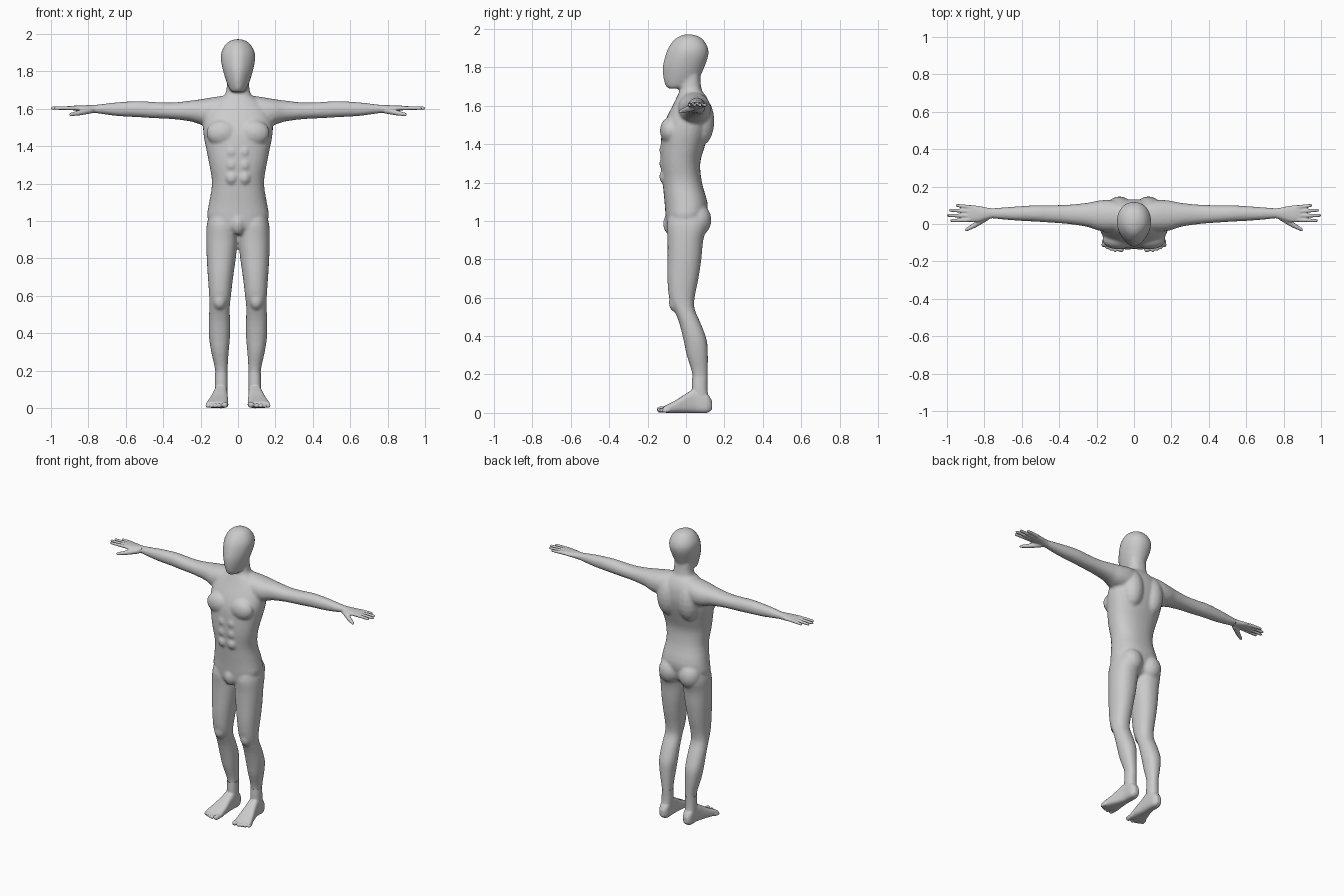
import bpy, bmesh, math
from mathutils import Vector, Matrix

if "Cube" in bpy.data.objects:
    bpy.data.objects.remove(bpy.data.objects["Cube"])

AXES = {'z': (2, 0, 1), 'x': (0, 1, 2), 'y': (1, 0, 2)}  # along, a, b


def spline(rows, sub=3):
    pts = [Vector(r) for r in rows]
    out = []
    for i in range(len(pts) - 1):
        p0, p1, p2, p3 = (pts[max(i - 1, 0)], pts[i], pts[i + 1], pts[min(i + 2, len(pts) - 1)])
        for k in range(sub):
            t = k / sub
            out.append(0.5 * (2 * p1 + (p2 - p0) * t + (2 * p0 - 5 * p1 + 4 * p2 - p3) * t * t
                              + (3 * p1 - p0 - 3 * p2 + p3) * t ** 3))
    return out + [pts[-1]]


def loft(bm, axis, rows, side=1, power=2.2, egg=0.0, n=32):
    """Rows are (position, a min, a max, b min, b max) of rounded cross-sections."""
    ia, ja, ka = AXES[axis]
    rings = []
    for t, a0, a1, b0, b1 in spline(rows):
        ring = []
        for i in range(n):
            c, s = math.cos(math.tau * i / n), math.sin(math.tau * i / n)
            ca = math.copysign(abs(c) ** (2 / power), c)
            sb = math.copysign(abs(s) ** (2 / power), s)
            ca *= 1 - egg * max(0, -sb) ** 2
            co = [0, 0, 0]
            co[ia] = t
            co[ja] = (a0 + a1) / 2 + ca * (a1 - a0) / 2
            co[ka] = (b0 + b1) / 2 + sb * (b1 - b0) / 2
            co[0] *= side
            ring.append(bm.verts.new(co))
        rings.append(ring)
    for r, q in zip(rings, rings[1:]):
        for i in range(n):
            bm.faces.new((r[i], r[(i + 1) % n], q[(i + 1) % n], q[i]))
    bm.faces.new(rings[0])
    bm.faces.new(rings[-1])


def centred(rows):
    return [(z, -w, w, f, b) for z, w, f, b in rows]


def blob(bm, co, radii, side=1):
    m = Matrix.Translation((co[0] * side, co[1], co[2])) @ Matrix.Diagonal((*radii, 1))
    bmesh.ops.create_uvsphere(bm, u_segments=16, v_segments=10, radius=1, matrix=m)


def digit(bm, p, q, r0, r1, side):
    """Tapered capsule."""
    blob(bm, p, [r0] * 3, side)
    blob(bm, q, [r1] * 3, side)
    p, q = Vector((p[0] * side, *p[1:])), Vector((q[0] * side, *q[1:]))
    turn = (q - p).to_track_quat('Z', 'Y').to_matrix().to_4x4()
    bmesh.ops.create_cone(bm, cap_ends=True, segments=16, radius1=r0, radius2=r1, depth=(q - p).length,
                          matrix=Matrix.Translation((p + q) / 2) @ turn)


def fuse(bm, voxel, smooth):
    """Merge overlapping volumes into one smooth skin and return its mesh."""
    bmesh.ops.recalc_face_normals(bm, faces=bm.faces)
    me = bpy.data.meshes.new("skin")
    bm.to_mesh(me)
    bm.free()
    ob = bpy.data.objects.new("skin", me)
    bpy.context.collection.objects.link(ob)
    mod = ob.modifiers.new("Remesh", 'REMESH')
    mod.mode = 'VOXEL'
    mod.voxel_size = voxel
    mod = ob.modifiers.new("Smooth", 'SMOOTH')
    mod.factor = 0.5
    mod.iterations = smooth
    deps = bpy.context.evaluated_depsgraph_get()
    res = bpy.data.meshes.new_from_object(ob.evaluated_get(deps))
    bpy.data.objects.remove(ob)
    return res


def cut(skin, *planes, name=None):
    """Keep the piece of skin behind each plane; with a name it becomes an object."""
    bm = bmesh.new()
    bm.from_mesh(skin)
    for co, no in planes:
        bmesh.ops.bisect_plane(bm, geom=bm.verts[:] + bm.edges[:] + bm.faces[:],
                               plane_co=co, plane_no=no, clear_outer=True)
    for f in bm.faces:
        f.smooth = True
    me = bpy.data.meshes.new(name or "piece")
    bm.to_mesh(me)
    bm.free()
    if name:
        bpy.context.collection.objects.link(bpy.data.objects.new(name, me))
    return me


body, ends = bmesh.new(), bmesh.new()
# head
loft(body, 'z', centred([
    (1.69, .028, -.092, -.03), (1.702, .043, -.105, .02), (1.74, .06, -.117, .066),
    (1.80, .079, -.121, .095), (1.86, .091, -.108, .116), (1.905, .088, -.09, .113),
    (1.945, .066, -.06, .088), (1.964, .04, -.03, .06), (1.972, .012, 0, .025)]), egg=.3)
# trunk from crotch to neck
loft(body, 'z', centred([
    (.93, .05, -.07, .04), (.96, .12, -.10, .085), (1.02, .163, -.106, .105),
    (1.09, .156, -.111, .113), (1.2, .139, -.122, .083), (1.3, .153, -.132, .074),
    (1.38, .169, -.132, .095), (1.46, .184, -.126, .12), (1.53, .186, -.105, .132),
    (1.60, .165, -.07, .126), (1.65, .11, -.046, .105), (1.685, .065, -.032, .081),
    (1.78, .06, -.02, .072)]), power=2.3)
blob(body, (0, -.075, .985), (.04, .045, .06))

for s in (1, -1):
    # muscles
    blob(body, (.085, -.083, 1.47), (.085, .053, .07), s)
    blob(body, (.078, .075, 1.52), (.075, .073, .13), s)
    for z in (1.37, 1.30, 1.23):
        blob(body, (.034, -.117, z), (.03, .022, .034), s)
    blob(body, (.075, .06, 1.005), (.075, .073, .085), s)
    blob(body, (.098, -.055, .575), (.036, .035, .05), s)
    # shoulder and arm
    loft(body, 'x', [
        (.05, -.03, .11, 1.53, 1.672), (.12, -.042, .128, 1.505, 1.664), (.19, -.035, .125, 1.513, 1.652),
        (.25, -.015, .113, 1.532, 1.644), (.35, 0, .103, 1.545, 1.633), (.45, .008, .1, 1.55, 1.636),
        (.53, .013, .1, 1.555, 1.641), (.65, .02, .092, 1.562, 1.634), (.76, .03, .084, 1.577, 1.621),
        (.79, .03, .084, 1.578, 1.62)], s)
    # leg
    loft(body, 'z', [
        (1.04, .02, .15, -.085, .1), (.98, .004, .167, -.1, .112), (.9, .002, .17, -.096, .09),
        (.8, .012, .167, -.096, .08), (.7, .026, .161, -.097, .065), (.6, .038, .154, -.088, .045),
        (.54, .044, .153, -.064, .045), (.47, .043, .156, -.036, .075), (.38, .043, .155, -.013, .108),
        (.3, .05, .143, .004, .114), (.2, .056, .122, .033, .113), (.12, .055, .124, .03, .112)], s)
    # foot with ankle and toes
    loft(ends, 'z', [(.22, .055, .126, .028, .113), (.2, .056, .122, .033, .113),
                     (.12, .055, .124, .03, .112), (.03, .058, .122, .035, .125)], s)
    loft(ends, 'y', [
        (.136, .075, .105, .02, .06), (.11, .058, .122, 0, .1), (.05, .055, .126, 0, .125),
        (0, .055, .138, 0, .1), (-.05, .052, .155, 0, .068), (-.1, .054, .17, 0, .042),
        (-.118, .06, .168, .004, .033)], s, power=3)
    for x, y, r in ((.07, -.136, .016), (.1, -.138, .012), (.122, -.132, .012),
                    (.143, -.124, .011), (.163, -.113, .011)):
        digit(ends, (x - .003, -.09, r + .003), (x, y, r + .001), r, r, s)
    # hand: palm, four fingers and thumb
    loft(ends, 'x', [
        (.74, .03, .085, 1.576, 1.622), (.76, .03, .084, 1.577, 1.621), (.79, .023, .088, 1.58, 1.62),
        (.83, .012, .097, 1.585, 1.618), (.87, .01, .1, 1.59, 1.617), (.89, .015, .096, 1.594, 1.614)], s)
    for p, q in (((.865, .089), (.945, .099)), ((.875, .067), (.982, .074)),
                 ((.88, .044), (.992, .046)), ((.875, .022), (.975, .018))):
        digit(ends, (*p, 1.604), (*q, 1.603), .0115, .0085, s)
    digit(ends, (.79, .035, 1.592), (.85, -.005, 1.578), .018, .014, s)
    digit(ends, (.85, -.005, 1.578), (.895, -.03, 1.569), .014, .009, s)
skin = fuse(body, .009, 3)
end_skin = fuse(ends, .0045, 3)

# split along the seams
neck, tilt = Vector((0, -.03, 1.685)), Vector((0, -.41, .91))
waist, ankle, up = (0, 0, 1.09), (0, 0, .19), Vector((0, 0, 1))
right, left = Vector((-1, 0, 0)), Vector((1, 0, 0))
upper = cut(skin, (waist, -up))
cut(skin, (waist, up), (ankle, -up), name="legs")
cut(upper, (neck, -tilt), name="head")
cut(upper, (left * .19, left), (right * .19, right), (neck, tilt), name="torso")
for out, label in ((left, "left"), (right, "right")):
    cut(upper, (out * .19, -out), (out * .76, out), name="arm_" + label)
    half = cut(end_skin, ((0, 0, 0), -out))
    cut(half, (ankle, up), name="foot_" + label)
    cut(half, (out * .76, -out), name="hand_" + label)
